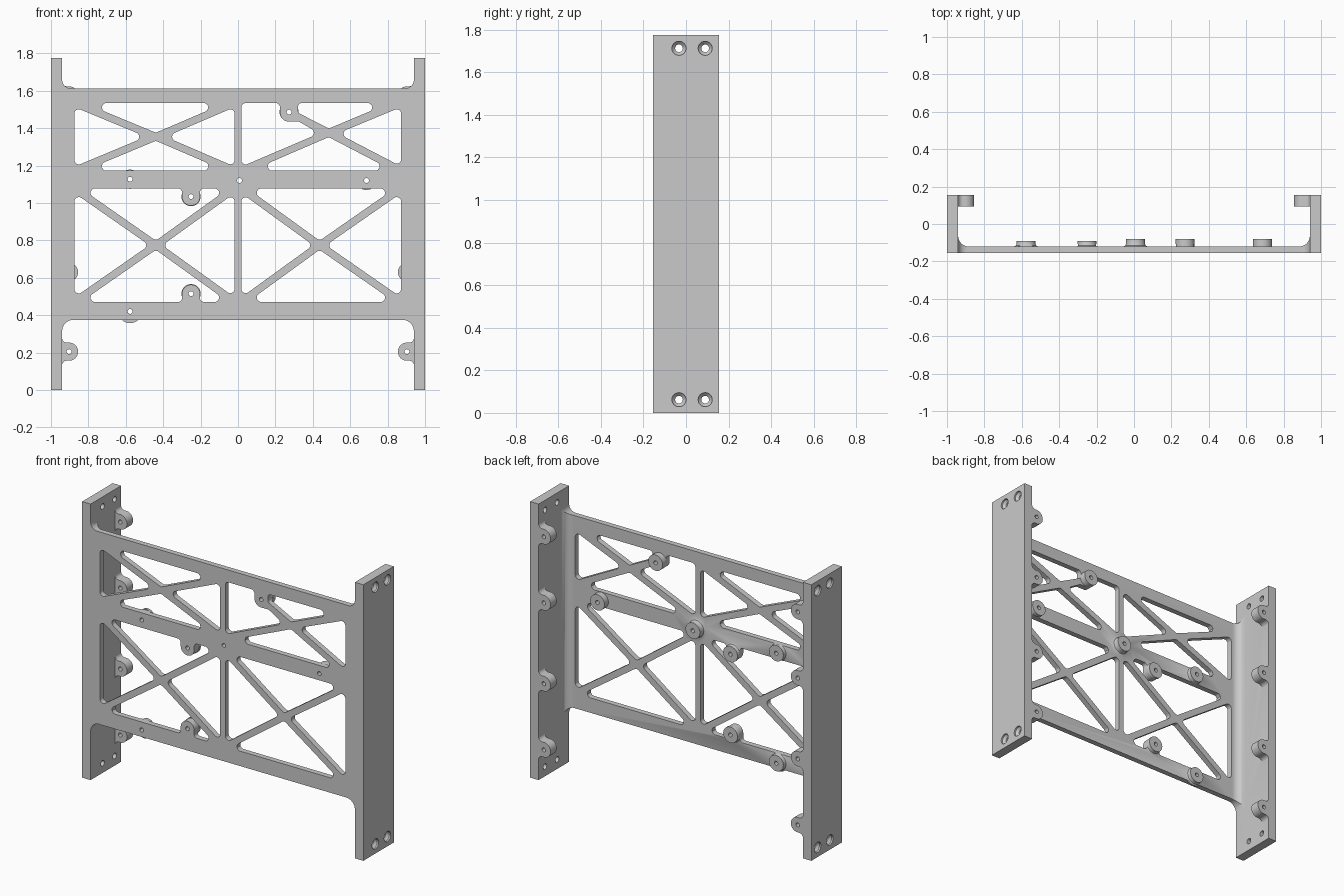
import bpy, bmesh
from math import sin, cos, tan, pi
from mathutils import Vector

if "Cube" in bpy.data.objects:
    bpy.data.objects.remove(bpy.data.objects["Cube"], do_unlink=True)

GREY = (0.59, 0.59, 0.59, 1)
metal = bpy.data.materials.new("grey_metal")
metal.use_nodes = True
metal.diffuse_color = GREY
metal.node_tree.nodes["Principled BSDF"].inputs["Base Color"].default_value = GREY

AXES = {"X": lambda u, v, h: (h, u, v),
        "Y": lambda u, v, h: (u, h, v),
        "Z": lambda u, v, h: (u, v, h)}


def rounded(points):
    """Outline from (u, v, radius) corners, each replaced by an arc."""
    out = []
    for i, (x, y, r) in enumerate(points):
        p = Vector((x, y))
        if r == 0:
            out.append(p)
            continue
        a = (Vector(points[i - 1][:2]) - p).normalized()
        b = (Vector(points[(i + 1) % len(points)][:2]) - p).normalized()
        half = a.angle(b) / 2
        centre = p + (a + b).normalized() * r / sin(half)
        t = r / tan(half)
        start, end = p + a * t - centre, p + b * t - centre
        for k in range(9):
            spoke = start.lerp(end, k / 8)
            out.append(centre + spoke.normalized() * r)
    return out


def circle(x, y, r, n=32):
    return [(x + r * cos(2 * pi * k / n), y + r * sin(2 * pi * k / n)) for k in range(n)]


def loft(bm, axis, rings):
    """Closed solid through (outline, height) rings."""
    loops = [[bm.verts.new(AXES[axis](p[0], p[1], h)) for p in pts] for pts, h in rings]
    bm.faces.new(loops[0])
    bm.faces.new(loops[-1])
    for lo, hi in zip(loops, loops[1:]):
        for i in range(len(lo)):
            bm.faces.new((lo[i - 1], lo[i], hi[i], hi[i - 1]))


def prism(bm, axis, pts, lo, hi):
    loft(bm, axis, [(pts, lo), (pts, hi)])


def finish(bm, name):
    bmesh.ops.recalc_face_normals(bm, faces=bm.faces)
    mesh = bpy.data.meshes.new(name)
    bm.to_mesh(mesh)
    bm.free()
    mesh.materials.append(metal)
    ob = bpy.data.objects.new(name, mesh)
    bpy.context.collection.objects.link(ob)
    return ob


def combine(body, bm, name, operation):
    tool = finish(bm, name)
    mod = body.modifiers.new(name, "BOOLEAN")
    mod.operation, mod.solver, mod.object = operation, "EXACT", tool
    bpy.context.view_layer.objects.active = body
    bpy.ops.object.modifier_apply(modifier=name)
    bpy.data.objects.remove(tool, do_unlink=True)


# Channel: front panel, two side plates, filleted inside corners
FRONT, PANEL, BACK = -0.155, -0.12, 0.155
INNER, TOP = 0.94, 1.775
bm = bmesh.new()
prism(bm, "Z", rounded([(-1, FRONT, 0), (1, FRONT, 0), (1, BACK, 0), (INNER, BACK, 0),
                        (INNER, PANEL, 0.055), (-INNER, PANEL, 0.055),
                        (-INNER, BACK, 0), (-1, BACK, 0)]), 0, TOP)
frame = finish(bm, "bracket_frame")

# Open the panel above and below, leaving the side plates as legs
bm = bmesh.new()
for edge, far, r in ((0.375, -0.1, 0.06), (1.613, 1.9, 0.045)):
    prism(bm, "Y", rounded([(-INNER, far, 0), (-INNER, edge, r), (INNER, edge, r), (INNER, far, 0)]), -0.2, 0.2)
combine(frame, bm, "notches", "DIFFERENCE")

# Bosses on the back of the panel: x, z, height, flared base
BOSSES = [(-0.577, 1.127, 0.028, True), (-0.577, 0.42, 0.028, True),
          (-0.251, 1.034, 0.028, True), (-0.251, 0.515, 0.028, True),
          (0.008, 1.12, 0.04, True), (0.273, 1.486, 0.04, False), (0.687, 1.12, 0.04, False)]
LUGS = (0.205, 0.63, 1.15, 1.575)
LUG_X = 0.903
bm = bmesh.new()
for x, z, h, flared in BOSSES:
    rings = [(0.051, PANEL - 0.01), (0.051, PANEL + h)]
    if flared:
        rings = [(0.063, PANEL - 0.01), (0.063, PANEL), (0.054, PANEL + 0.005),
                 (0.051, PANEL + 0.013), (0.051, PANEL + h)]
    loft(bm, "Y", [(circle(x, z, r), y) for r, y in rings])

# Lugs along the back edge of both side plates
for side in (-1, 1):
    for z in LUGS:
        shape = [(0.96, -0.08, 0), (0.941, -0.08, 0), (0.941, -0.048, 0.027), (0.855, -0.048, 0.047),
                 (0.855, 0.048, 0.047), (0.941, 0.048, 0.027), (0.941, 0.08, 0), (0.96, 0.08, 0)]
        prism(bm, "Y", rounded([(side * u, z + v, r) for u, v, r in shape]), 0.093, BACK)
combine(frame, bm, "bosses", "UNION")

# Truss windows between the struts
STRUT, R, TAB = 0.02, 0.023, 0.048


def triangle(a, b, n, tab=None):
    """Window with one side a-b on the frame and two sides along struts to node n."""
    a, b, n = Vector(a), Vector(b), Vector(n)
    ab, na, nb = (b - a).normalized(), (a - n).normalized(), (b - n).normalized()
    pa = a + ab * STRUT / sin(ab.angle(-na))
    pb = b - ab * STRUT / sin(ab.angle(nb))
    pn = n + (na + nb) * STRUT / sin(na.angle(nb))
    pts = [(*pa, R)]
    if tab:
        x, z = tab
        low = z - TAB if a.y > z else z + TAB
        pts += [(x - TAB, a.y, 0.02), (x - TAB, low, 0.047), (x + TAB, low, 0.047), (x + TAB, a.y, 0.02)]
    return rounded(pts + [(*pb, R), (*pn, R)])


def panel(x0, x1, z0, z1, node, sides="LRTB", tabs={}):
    c = {"L": ((x0, z0), (x0, z1)), "R": ((x1, z0), (x1, z1)),
         "T": ((x0, z1), (x1, z1)), "B": ((x0, z0), (x1, z0))}
    return [triangle(*c[s], node, tabs.get(s)) for s in sides]


windows = panel(-0.874, -0.018, 0.471, 1.077, (-0.439, 0.774),
                tabs={"T": (-0.251, 1.034), "B": (-0.251, 0.515)})
windows += panel(0.018, 0.872, 0.471, 1.077, (0.436, 0.774))
windows += panel(-0.874, -0.018, 1.173, 1.534, (-0.439, 1.354))
windows += panel(0.018, 0.872, 1.173, 1.534, (0.486, 1.374), "RB")
# The two windows beside the hanging tab
windows.append(rounded([(0.018, 1.534, R), (0.225, 1.534, R), (0.225, 1.435, 0.047),
                        (0.326, 1.435, 0.02), (0.434, 1.372, R), (0.018, 1.194, R)]))
windows.append(rounded([(0.321, 1.534, 0.02), (0.81, 1.534, R), (0.486, 1.398, R), (0.321, 1.482, 0.02)]))
bm = bmesh.new()
for outline in windows:
    prism(bm, "Y", outline, -0.2, PANEL + 0.012)
combine(frame, bm, "windows", "DIFFERENCE")

# Screw holes through bosses and lugs, countersunk holes in the side plates
bm = bmesh.new()
for x, z, h, flared in BOSSES:
    prism(bm, "Y", circle(x, z, 0.013, 20), -0.2, 0)
for side in (-1, 1):
    for z in LUGS:
        prism(bm, "Y", circle(side * LUG_X, z, 0.013, 20), 0.05, 0.2)
    for y in (-0.033, 0.09):
        for z in (0.062, TOP - 0.062):
            loft(bm, "X", [(circle(y, z, r, 24), side * x)
                           for r, x in ((0.018, 0.9), (0.018, 0.975), (0.033, 0.99), (0.033, 1.05))])
combine(frame, bm, "holes", "DIFFERENCE")

bpy.ops.object.select_all(action="DESELECT")
frame.select_set(True)
bpy.context.view_layer.objects.active = frame
bpy.ops.object.shade_smooth_by_angle(angle=0.6)
